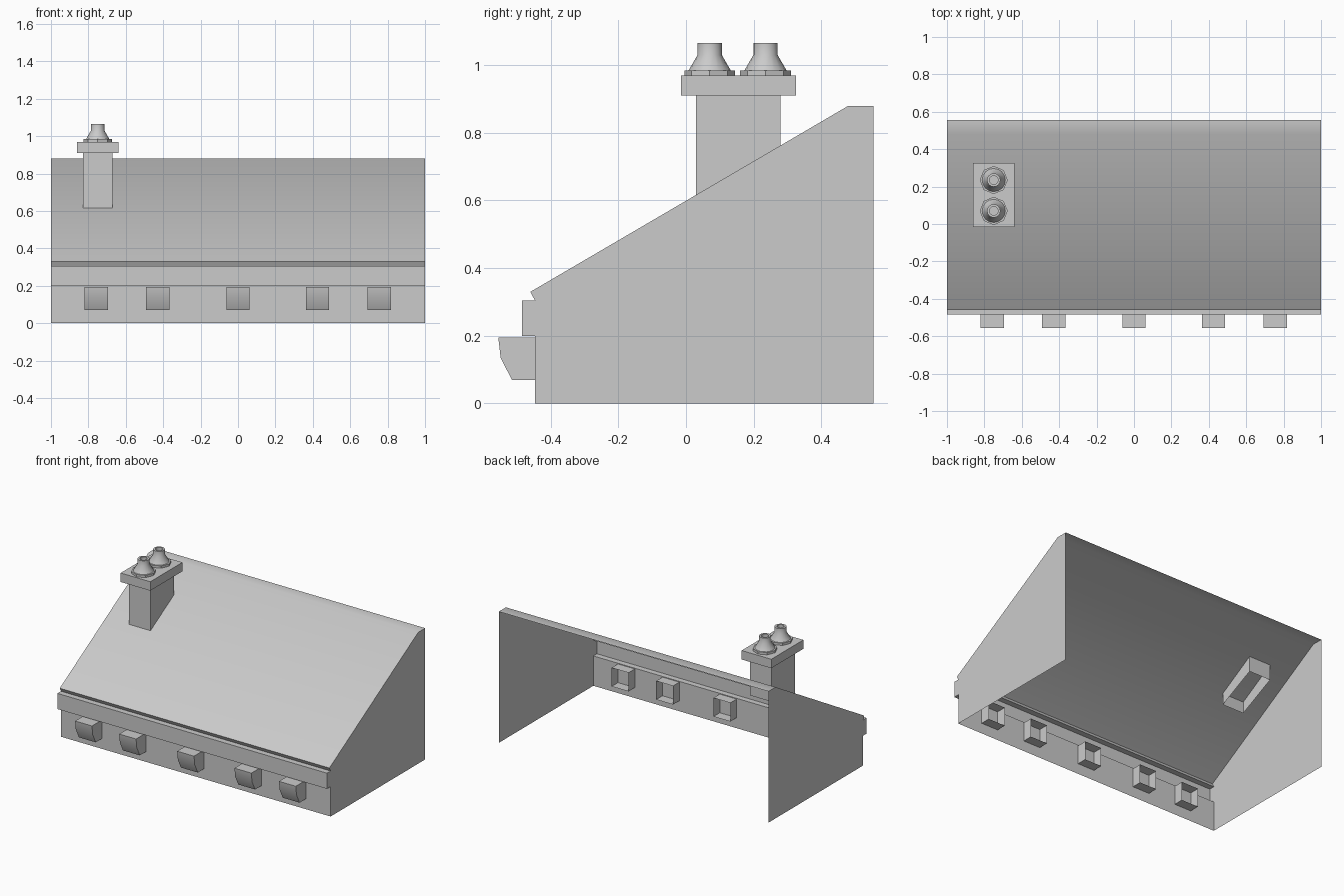
import bpy, bmesh, math

cube = bpy.data.objects.get("Cube")
if cube:
    bpy.data.objects.remove(cube, do_unlink=True)

GREY = (0.6, 0.6, 0.6, 1.0)
mat = bpy.data.materials.new("plain_grey")
mat.use_nodes = True
mat.diffuse_color = GREY
next(n for n in mat.node_tree.nodes if n.type == 'BSDF_PRINCIPLED').inputs["Base Color"].default_value = GREY


def finish(name, bm, smooth=None, outward=True):
    if outward:
        bmesh.ops.recalc_face_normals(bm, faces=bm.faces)
    mesh = bpy.data.meshes.new(name)
    bm.to_mesh(mesh)
    bm.free()
    mesh.materials.append(mat)
    obj = bpy.data.objects.new(name, mesh)
    bpy.context.collection.objects.link(obj)
    if smooth:
        bpy.ops.object.select_all(action='DESELECT')
        obj.select_set(True)
        bpy.context.view_layer.objects.active = obj
        bpy.ops.object.shade_smooth_by_angle(angle=math.radians(smooth))
    return obj


def sweep_x(bm, profile, x0, x1, closed=False):
    """Stretch a (y, z) profile along x and return the two rows of vertices."""
    rows = [[bm.verts.new((x, y, z)) for y, z in profile] for x in (x0, x1)]
    a, b = rows
    for i in range(len(profile) - (0 if closed else 1)):
        j = (i + 1) % len(profile)
        bm.faces.new((a[i], b[i], b[j], a[j]))
    return rows


def box(name, x0, x1, y0, y1, z0, z1):
    bm = bmesh.new()
    for row in sweep_x(bm, [(y0, z0), (y0, z1), (y1, z1), (y1, z0)], x0, x1, True):
        bm.faces.new(row)
    return finish(name, bm)


# Front wall, gutter step, eave and roof in one open-backed sheet
SHELL = [(-.447, 0), (-.447, .2), (-.485, .2), (-.485, .305), (-.447, .305),
         (-.46, .33), (.48, .88), (.555, .88)]
bm = bmesh.new()
rows = sweep_x(bm, SHELL, -1, 1)
# Gable walls close the two ends down to the ground
for row in rows:
    foot = bm.verts.new((row[0].co.x, .555, 0))
    bm.faces.new(row + [foot])
finish("roof_and_walls", bm, 35)

# Hollow brackets that pass through the front wall and are open at the rear
BRACKET = [(-.38, .07), (-.515, .07), (-.548, .135), (-.555, .195), (-.38, .195)]
for i, x in enumerate((-.757, -.43, 0, .425, .755)):
    bm = bmesh.new()
    for row in sweep_x(bm, BRACKET, x - .0625, x + .0625):
        bm.faces.new(row)
    finish(f"bracket_{i + 1}", bm, 35)

# Chimney stack, open below, its foot running parallel to the roof
bm = bmesh.new()
stack = [(.03, .54), (.03, .91), (.28, .91), (.28, .66)]
for row in sweep_x(bm, stack, -.83, -.67):
    bm.faces.new(row)
finish("chimney_stack", bm)
box("chimney_cap", -.86, -.64, -.015, .325, .91, .97)


# Chimney pots turned from a profile of (radius, z)
def pot(name, x, y, profile, sides, smooth):
    bm = bmesh.new()
    rings = [[bm.verts.new((x + r * math.cos(k * math.tau / sides),
                            y + r * math.sin(k * math.tau / sides), z))
              for k in range(sides)] for r, z in profile]
    for a, b in zip(rings, rings[1:]):
        for k in range(sides):
            n = (k + 1) % sides
            bm.faces.new((a[k], a[n], b[n], b[k]))
    bm.faces.new(rings[0])
    bm.faces.new(rings[-1])
    finish(name, bm, smooth)


for label, y in (("front", .07), ("rear", .235)):
    pot(f"pot_base_{label}", -.75, y, [(.075, .97), (.075, .985)], 8, None)
    pot(f"chimney_pot_{label}", -.75, y,
        [(.062, .985), (.036, 1.03), (.036, 1.065), (.023, 1.065), (.023, 1.03)], 16, 50)
